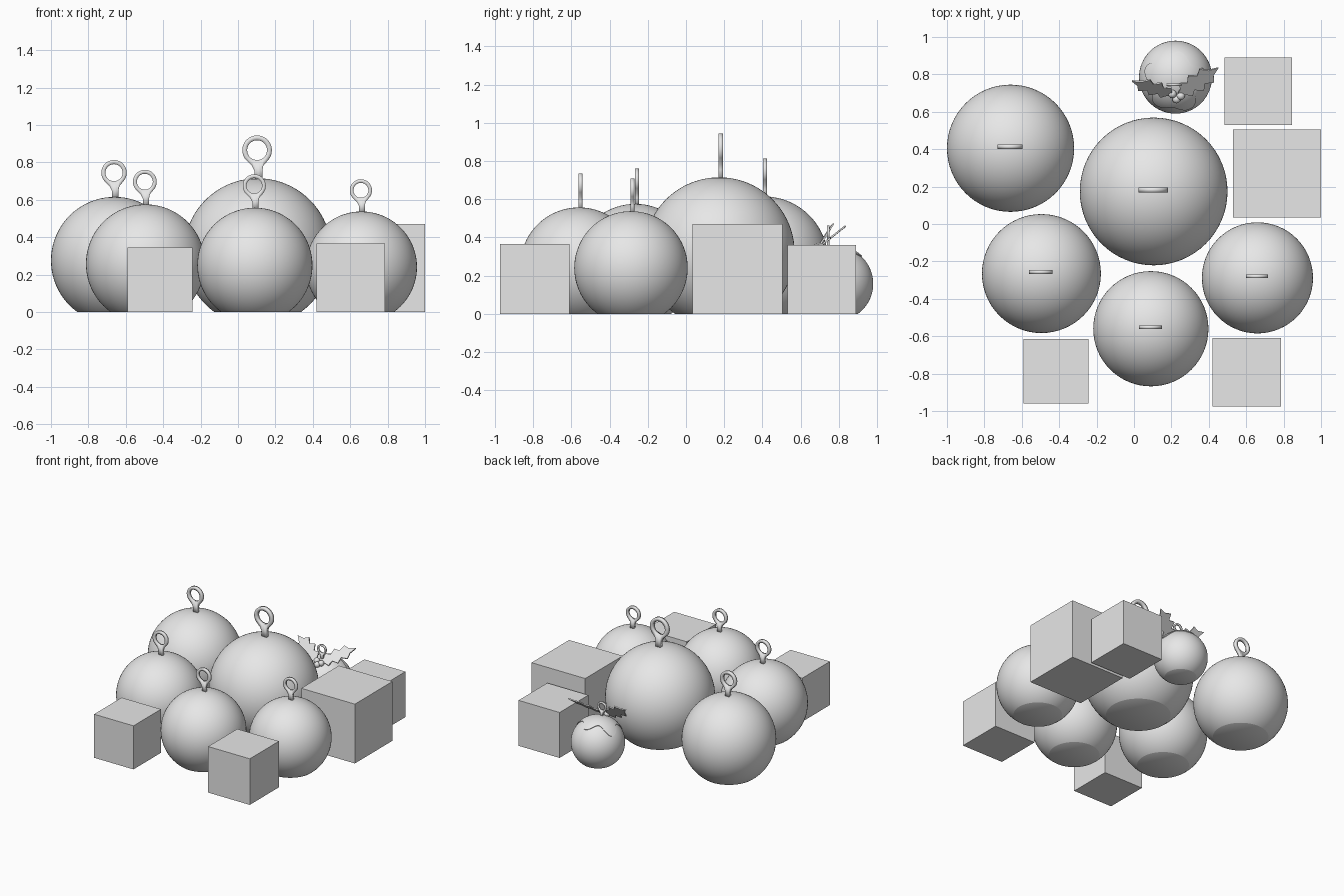
import bpy, bmesh, math
from mathutils import Vector, Matrix

if "Cube" in bpy.data.objects:
    bpy.data.objects.remove(bpy.data.objects["Cube"])

grey = bpy.data.materials.new("plain grey")
grey.diffuse_color = (0.8, 0.8, 0.8, 1)
grey.use_nodes = True
grey.node_tree.nodes["Principled BSDF"].inputs["Base Color"].default_value = grey.diffuse_color


def finish(name, bm, smooth=True):
    bmesh.ops.recalc_face_normals(bm, faces=bm.faces)
    me = bpy.data.meshes.new(name)
    bm.to_mesh(me)
    bm.free()
    if smooth:
        me.shade_smooth()
        me.set_sharp_from_angle(angle=math.radians(35))
    me.materials.append(grey)
    ob = bpy.data.objects.new(name, me)
    bpy.context.collection.objects.link(ob)
    return ob


def thicken(ob, t):
    mod = ob.modifiers.new("thickness", 'SOLIDIFY')
    mod.thickness = t
    mod.offset = 0


def ball(name, x, y, z, r):
    # sphere with its underside cut flat at ground level
    bm = bmesh.new()
    bmesh.ops.create_uvsphere(bm, u_segments=64, v_segments=40, radius=r,
                              matrix=Matrix.Translation((x, y, z)))
    res = bmesh.ops.bisect_plane(bm, geom=bm.verts[:] + bm.edges[:] + bm.faces[:],
                                 plane_co=(0, 0, 0), plane_no=(0, 0, -1), clear_outer=True)
    edges = [e for e in res['geom_cut'] if isinstance(e, bmesh.types.BMEdge)]
    bmesh.ops.contextual_create(bm, geom=edges)
    return finish(name, bm)


def hanger(name, x, y, top, r):
    # keyhole-shaped loop: ring arc tapering into a narrow stem
    n, ro, ri, zc = 37, 0.2 * r, 0.134 * r, top + 0.38 * r
    a0, a1 = math.radians(-38), math.radians(218)
    angs = [a0 + (a1 - a0) * i / (n - 1) for i in range(n)]
    outer = [(ro * math.cos(a), ro * math.sin(a)) for a in angs]
    inner = [(ri * math.cos(a), ri * math.sin(a)) for a in angs]
    stem = [(-0.07, -0.21), (-0.035, -0.28), (-0.03, -0.42),
            (0.075, -0.42), (0.07, -0.28), (0.085, -0.21)]
    for k, (sx, sz) in enumerate(stem):
        a = a1 + (2 * math.pi + a0 - a1) * (k + 1) / (len(stem) + 1)
        outer.append((sx * r, sz * r))
        inner.append((ri * math.cos(a), ri * math.sin(a)))
    bm = bmesh.new()
    vo, vi = ([bm.verts.new((x + p[0], y, zc + p[1])) for p in loop] for loop in (outer, inner))
    m = len(vo)
    for i in range(m):
        j = (i + 1) % m
        bm.faces.new((vo[i], vo[j], vi[j], vi[i]))
    thicken(finish(name, bm), 0.065 * r)


def leaf(name, base, tip, up):
    # spiky leaf lying in the plane of its axis and the side direction
    base, tip, up = Vector(base), Vector(tip), Vector(up)
    axis = tip - base
    normal = Vector((1, 0, 0)).cross(up).normalized()
    side = normal.cross(axis).normalized()
    half = [(0.0, .006), (.12, .022), (.2, .055), (.32, .03), (.45, .066), (.57, .032),
            (.72, .06), (.82, .022), (1.0, .001)]
    bm = bmesh.new()
    rows = [[bm.verts.new(base + axis * t + side * s) for s in (-w, 0, w)] for t, w in half]
    for a, b in zip(rows, rows[1:]):
        for k in (0, 1):
            bm.faces.new((a[k], a[k + 1], b[k + 1], b[k]))
    thicken(finish(name, bm, False), 0.009)


# large baubles with hanging loops
baubles = [(-0.66, 0.405, 0.34), (0.105, 0.174, 0.395), (-0.495, -0.265, 0.318),
           (0.09, -0.56, 0.308), (0.66, -0.288, 0.297)]
for i, (x, y, r) in enumerate(baubles, 1):
    z = 0.81 * r
    ball(f"bauble_{i}", x, y, z, r)
    hanger(f"bauble_loop_{i}", x - 0.003, y + 0.008, z + r, r)

# gift boxes
boxes = [(-0.417, -0.787, 0.345), (0.603, -0.792, 0.365),
         (0.765, 0.27, 0.47), (0.665, 0.71, 0.36)]
for i, (x, y, s) in enumerate(boxes, 1):
    bm = bmesh.new()
    bmesh.ops.create_cube(bm, size=s, matrix=Matrix.Translation((x, y, s / 2)))
    finish(f"gift_box_{i}", bm, False)

# small pudding bauble
px, py, pz, pr = 0.222, 0.785, 0.158, 0.195
ball("pudding", px, py, pz, pr)
hanger("pudding_loop", px - 0.008, py - 0.04, pz + pr - 0.004, pr)

# icing cap with a wavy dripping rim, leaning forward
bm = bmesh.new()
lean = Matrix.Translation((px, py, pz)) @ Matrix.Rotation(math.radians(12), 4, 'X')
N, J = 72, 9
rings = []
for j in range(1, J + 2):
    ring = []
    for i in range(N):
        a = 2 * math.pi * i / N
        edge = 0.86 + 0.17 * math.sin(5 * a + 0.5) + 0.06 * math.sin(3 * a)
        t = edge * min(j, J) / J
        rad = pr + (0.005 if j <= J else -0.004)
        ring.append(bm.verts.new(lean @ Vector((rad * math.sin(t) * math.cos(a),
                                                rad * math.sin(t) * math.sin(a),
                                                rad * math.cos(t)))))
    rings.append(ring)
pole = bm.verts.new(lean @ Vector((0, 0, pr + 0.005)))
for i in range(N):
    k = (i + 1) % N
    bm.faces.new((pole, rings[0][i], rings[0][k]))
    for a, b in zip(rings, rings[1:]):
        bm.faces.new((a[i], b[i], b[k], a[k]))
finish("icing", bm)

# holly leaves and berries
leaf("holly_leaf_left", (0.215, 0.69, 0.345), (-0.01, 0.765, 0.465), (0, 0.57, 0.82))
leaf("holly_leaf_right", (0.235, 0.69, 0.345), (0.45, 0.835, 0.46), (0, 0.79, 0.61))
for i, (x, y, z) in enumerate([(0.205, 0.695, 0.35), (0.25, 0.685, 0.345), (0.227, 0.667, 0.335)], 1):
    bm = bmesh.new()
    bmesh.ops.create_uvsphere(bm, u_segments=20, v_segments=12, radius=0.022,
                              matrix=Matrix.Translation((x, y, z)))
    finish(f"holly_berry_{i}", bm)
